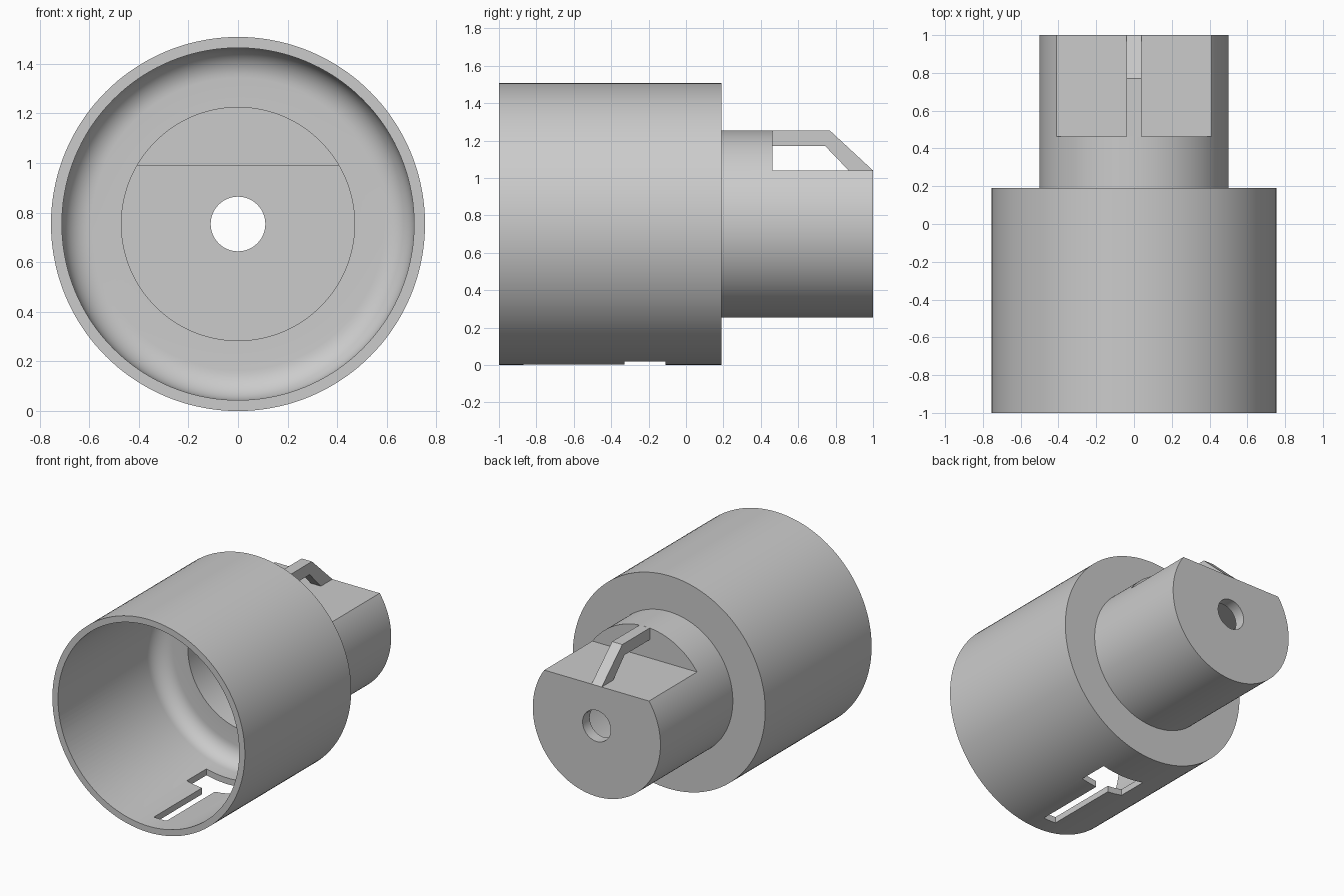
import bpy, bmesh, math
from mathutils import Matrix, Vector

default = bpy.data.objects.get("Cube")
if default:
    bpy.data.objects.remove(default, do_unlink=True)

AXIS_Z = 0.754      # height of the turning axis
SEGMENTS = 144

grey = bpy.data.materials.new("plain grey")
grey.use_nodes = True
colour = (0.6, 0.6, 0.6, 1)
grey.diffuse_color = colour
grey.node_tree.nodes["Principled BSDF"].inputs["Base Color"].default_value = colour


def finish(name, bm):
    bmesh.ops.remove_doubles(bm, verts=bm.verts, dist=1e-5)
    bmesh.ops.recalc_face_normals(bm, faces=bm.faces)
    mesh = bpy.data.meshes.new(name)
    bm.to_mesh(mesh)
    bm.free()
    mesh.materials.append(grey)
    ob = bpy.data.objects.new(name, mesh)
    bpy.context.collection.objects.link(ob)
    return ob


def turned(name, profile):
    """Solid of revolution about the y axis from (radius, y) points."""
    bm = bmesh.new()
    verts = [bm.verts.new((0, y, AXIS_Z + r)) for r, y in profile]
    edges = [bm.edges.new(pair) for pair in zip(verts, verts[1:])]
    bmesh.ops.spin(bm, geom=verts + edges, cent=(0, 0, AXIS_Z), axis=(0, 1, 0),
                   angle=math.tau, steps=SEGMENTS, use_merge=False)
    return finish(name, bm)


def box(name, low, high):
    low, high = Vector(low), Vector(high)
    bm = bmesh.new()
    bmesh.ops.create_cube(bm, size=1, matrix=Matrix.Translation((low + high) / 2)
                          @ Matrix.Diagonal((high - low).to_4d()))
    return finish(name, bm)


def prism(name, outline, half_width):
    """Extrude a (y, z) outline across x."""
    bm = bmesh.new()
    face = bm.faces.new([bm.verts.new((-half_width, y, z)) for y, z in outline])
    extruded = bmesh.ops.extrude_face_region(bm, geom=[face])["geom"]
    bmesh.ops.translate(bm, vec=(2 * half_width, 0, 0),
                        verts=[v for v in extruded if isinstance(v, bmesh.types.BMVert)])
    return finish(name, bm)


def cut(target, *cutters):
    """Subtract the cutters and bake the result."""
    for cutter in cutters:
        cutter.hide_render = True
        mod = target.modifiers.new("cut", 'BOOLEAN')
        mod.operation, mod.solver, mod.object = 'DIFFERENCE', 'EXACT', cutter
    graph = bpy.context.evaluated_depsgraph_get()
    graph.update()
    mesh = bpy.data.meshes.new_from_object(target.evaluated_get(graph))
    target.modifiers.clear()
    target.data = mesh
    for cutter in cutters:
        bpy.data.objects.remove(cutter, do_unlink=True)


# Stepped outer body with a flat cut on the narrow end
body = turned("stepped_housing", [(0, -1), (0.754, -1), (0.754, 0.19),
                                  (0.5, 0.19), (0.5, 1), (0, 1)])
flat_cutter = box("flat_cutter", (-1, 0.462, 1.04), (1, 1.2, 2))

# Hollow interior with a rounded shoulder and a matching inner flat
FLOOR, FILLET, BORE = 0.11, 0.12, 0.71
shoulder = [(BORE - FILLET * (1 - math.cos(a)), FLOOR - FILLET * (1 - math.sin(a)))
            for a in (i * math.pi / 20 for i in range(11))]
cavity = turned("cavity", [(0, -1.2), (BORE, -1.2)] + shoulder
                + [(0.47, FLOOR), (0.47, 0.92), (0, 0.92)])
cut(cavity, box("inner_flat_cutter", (-1, 0.385, 0.99), (1, 1.2, 2)))

# Shaft hole through the end wall, and the keyhole slot in the underside
hole = turned("shaft_hole", [(0, 0.8), (0.11, 0.8), (0.11, 1.2), (0, 1.2)])
narrow_slot = box("narrow_slot", (-0.05, -0.87, -0.2), (0.05, -0.25, 0.3))
wide_slot = box("wide_slot", (-0.17, -0.33, -0.2), (0.17, -0.11, 0.3))
cut(body, flat_cutter, cavity, hole, narrow_slot, wide_slot)

# Bent strap over the flat
strap = prism("strap_handle", [(0.462, 1.253), (0.77, 1.253), (1, 1.04), (0.87, 1.04),
                               (0.745, 1.17), (0.462, 1.17)], 0.04)

bpy.ops.object.select_all(action='DESELECT')
body.select_set(True)
bpy.context.view_layer.objects.active = body
bpy.ops.object.shade_smooth_by_angle(angle=math.radians(30))
